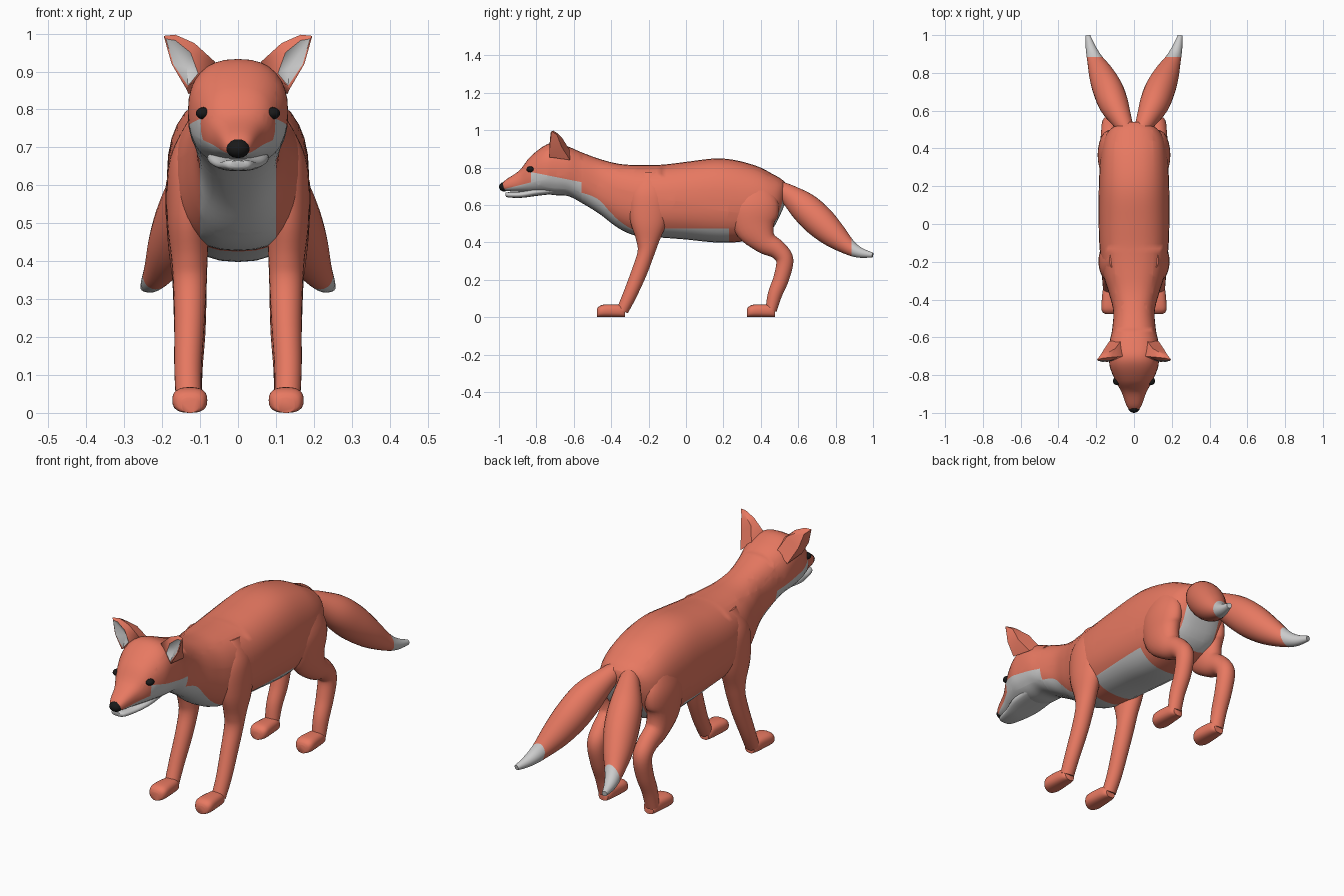
import bpy, bmesh, math
from mathutils import Vector


def material(name, rgb):
    m = bpy.data.materials.new(name)
    m.diffuse_color = (*rgb, 1)
    return m


RED = material("red_fur", (0.8, 0.19, 0.12))
GREY = material("pale_fur", (0.8, 0.8, 0.8))
BLACK = material("black", (0.01, 0.01, 0.01))


def finish(name, bm, mats, mirror=False, angle=50):
    bmesh.ops.recalc_face_normals(bm, faces=bm.faces)
    me = bpy.data.meshes.new(name)
    for f in bm.faces:
        f.smooth = True
    bm.to_mesh(me)
    bm.free()
    me.set_sharp_from_angle(angle=math.radians(angle))
    ob = bpy.data.objects.new(name, me)
    bpy.context.collection.objects.link(ob)
    for m in mats:
        me.materials.append(m)
    if mirror:
        ob.modifiers.new("mirror", 'MIRROR').use_mirror_merge = False
    return ob


def spline(pts, steps):
    """Smooth curve through stations of any dimension."""
    out = []
    for i in range(len(pts) - 1):
        p = [pts[max(0, min(len(pts) - 1, i + k))] for k in (-1, 0, 1, 2)]
        for s in range(steps):
            t = s / steps
            out.append([0.5 * (2 * b + (c - a) * t + (2 * a - 5 * b + 4 * c - d) * t * t
                               + (3 * b - a - 3 * c + d) * t ** 3) for a, b, c, d in zip(*p)])
    return out + [list(pts[-1])]


def loft(name, stations, upright=False, n=2.0, segs=24, steps=5,
         cuts=(), pale=None, mats=(RED, GREY), mirror=False):
    """Skin superellipse rings (x, y, z, half width, half depth) along a path."""
    st = spline(stations, steps)
    bm = bmesh.new()
    rings = []
    for i, (x, y, z, a, b) in enumerate(st):
        side, up = Vector((1, 0, 0)), Vector((0, 0, 1))
        if not upright:
            t = (Vector(st[min(i + 1, len(st) - 1)][:3]) - Vector(st[max(i - 1, 0)][:3])).normalized()
            side = (side - t * side.dot(t)).normalized()
            up = side.cross(t)
        ring = []
        for k in range(segs):
            c, s = math.cos(2 * math.pi * k / segs), math.sin(2 * math.pi * k / segs)
            u = math.copysign(abs(c) ** (2 / n), c) * a
            v = math.copysign(abs(s) ** (2 / n), s) * b
            ring.append(bm.verts.new(Vector((x, y, z)) + side * u + up * v))
        rings.append(ring)
    for r, q in zip(rings, rings[1:]):
        for k in range(segs):
            bm.faces.new((r[k], r[k - 1], q[k - 1], q[k]))
    bm.faces.new(rings[0])
    bm.faces.new(rings[-1])
    # crisp edges between fur colours
    for co, no in cuts:
        bmesh.ops.bisect_plane(bm, geom=bm.verts[:] + bm.edges[:] + bm.faces[:],
                               plane_co=co, plane_no=no)
    bmesh.ops.recalc_face_normals(bm, faces=bm.faces)
    if pale:
        for f in bm.faces:
            f.material_index = int(pale(f.calc_center_median(), f.normal))
    return finish(name, bm, mats, mirror)


def by_height(rows):
    """Rows of (y, top, bottom, half width) to upright stations."""
    return [(0, y, (t + b) / 2, w, (t - b) / 2) for y, t, b, w in rows]


# head and body
def body_pale(c, n):
    if c.y < -0.56:
        if c.y > -0.83:
            return c.z < 0.77 - 0.2 * (c.y + 0.8)
        return c.z < 0.72 + 0.25 * (c.y + 0.83)
    if c.y < -0.2:
        return abs(c.x) < 0.1 and n.z < -0.1
    if -0.13 < c.y < 0.23:
        return c.z < 0.475
    return c.y > 0.42 and abs(c.x) < 0.1 and c.z < 0.64 and n.z < 0


loft("head_and_body", by_height([
    (-0.985, 0.712, 0.685, 0.022), (-0.96, 0.737, 0.675, 0.04), (-0.89, 0.785, 0.67, 0.066),
    (-0.835, 0.855, 0.665, 0.096), (-0.76, 0.915, 0.66, 0.127), (-0.70, 0.933, 0.652, 0.132),
    (-0.63, 0.912, 0.647, 0.13), (-0.56, 0.882, 0.612, 0.116), (-0.46, 0.845, 0.55, 0.11),
    (-0.36, 0.82, 0.475, 0.135), (-0.26, 0.813, 0.433, 0.165), (-0.13, 0.815, 0.425, 0.182),
    (0.0, 0.83, 0.415, 0.187), (0.15, 0.848, 0.40, 0.187), (0.26, 0.84, 0.40, 0.184),
    (0.38, 0.807, 0.42, 0.175), (0.46, 0.767, 0.47, 0.155), (0.51, 0.738, 0.56, 0.115),
    (0.54, 0.71, 0.64, 0.05)]),
    upright=True, n=2.4, segs=32, cuts=[
        ((0, -0.56, 0), (0, 1, 0)), ((0, -0.83, 0), (0, 1, 0)),
        ((0, -0.8, 0.77), (0, 0.2, 1)), ((0, -0.83, 0.72), (0, -0.25, 1)),
        ((0.1, 0, 0), (1, 0, 0)), ((-0.1, 0, 0), (1, 0, 0)),
        ((0, 0, 0.475), (0, 0, 1)), ((0, -0.13, 0), (0, 1, 0)), ((0, 0.23, 0), (0, 1, 0))],
    pale=body_pale)

# lower jaw
loft("lower_jaw", by_height([
    (-0.965, 0.665, 0.648, 0.02), (-0.95, 0.668, 0.64, 0.038), (-0.88, 0.672, 0.638, 0.058),
    (-0.80, 0.69, 0.648, 0.08), (-0.70, 0.70, 0.66, 0.08)]),
    upright=True, n=2.5, segs=20, mats=(GREY,))


def ball(name, loc, radii, mirror=False):
    bm = bmesh.new()
    bmesh.ops.create_uvsphere(bm, u_segments=20, v_segments=12, radius=1)
    bmesh.ops.scale(bm, vec=radii, verts=bm.verts)
    bmesh.ops.translate(bm, vec=loc, verts=bm.verts)
    finish(name, bm, (BLACK,), mirror)


# nose and eyes
ball("nose", (0, -0.972, 0.697), (0.031, 0.028, 0.025))
ball("eyes", (0.091, -0.831, 0.79), (0.02, 0.022, 0.016), mirror=True)

# cupped ears: outer rim, pale lining edge, hollow, and back ridge
rim = [(0.06, -0.70, 0.925), (0.115, -0.705, 0.975), (0.165, -0.71, 0.997), (0.196, -0.718, 0.994),
       (0.175, -0.728, 0.92), (0.137, -0.73, 0.855)]
lining = [(0.105, -0.72, 0.895), (0.125, -0.722, 0.95), (0.165, -0.722, 0.982), (0.19, -0.724, 0.986),
          (0.17, -0.73, 0.918), (0.132, -0.728, 0.862)]
back = [(0.07, -0.62, 0.89), (0.10, -0.66, 0.955), (0.155, -0.69, 0.985), (0.175, -0.69, 0.975),
        (0.16, -0.665, 0.91), (0.13, -0.62, 0.84)]
bm = bmesh.new()
R, L, B = ([bm.verts.new(p) for p in pts] for pts in (rim, lining, back))
hollow = bm.verts.new((0.135, -0.695, 0.91))
for i in range(6):
    j = (i + 1) % 6
    bm.faces.new((R[i], R[j], L[j], L[i]))
    bm.faces.new((R[j], R[i], B[i], B[j]))
    bm.faces.new((L[i], L[j], hollow)).material_index = 1
for i, j in ((0, 5), (1, 4)):
    bm.faces.new((B[i], B[i + 1], B[j - 1], B[j]))
finish("ears", bm, (RED, GREY), mirror=True, angle=60)

# legs
loft("front_legs", [
    (0.10, -0.19, 0.77, 0.03, 0.05), (0.115, -0.195, 0.66, 0.066, 0.11), (0.13, -0.20, 0.52, 0.058, 0.10),
    (0.128, -0.205, 0.41, 0.048, 0.062), (0.127, -0.215, 0.34, 0.044, 0.045),
    (0.128, -0.25, 0.24, 0.04, 0.042), (0.132, -0.30, 0.12, 0.036, 0.037),
    (0.13, -0.34, 0.035, 0.034, 0.032)], mirror=True)
loft("hind_legs", [
    (0.11, 0.36, 0.72, 0.04, 0.08), (0.13, 0.365, 0.60, 0.06, 0.13), (0.132, 0.37, 0.49, 0.056, 0.115),
    (0.13, 0.42, 0.405, 0.05, 0.068), (0.128, 0.49, 0.36, 0.046, 0.05), (0.127, 0.528, 0.305, 0.044, 0.046),
    (0.127, 0.51, 0.21, 0.041, 0.042), (0.13, 0.475, 0.12, 0.037, 0.038),
    (0.13, 0.455, 0.035, 0.034, 0.03)], mirror=True)

# paws
for name, heel in (("front_paws", -0.325), ("hind_paws", 0.477)):
    loft(name, [(0.127, heel - d, t / 2, w, t / 2) for d, t, w in (
        (0, 0.05, 0.026), (0.02, 0.064, 0.037), (0.07, 0.068, 0.043), (0.12, 0.066, 0.046),
        (0.143, 0.055, 0.038), (0.152, 0.04, 0.022))],
        upright=True, n=2.6, mirror=True)

# two tails spreading from the rump
loft("tails", [
    (0.03, 0.48, 0.70, 0.035, 0.035), (0.065, 0.55, 0.655, 0.055, 0.055), (0.105, 0.63, 0.59, 0.077, 0.08),
    (0.137, 0.71, 0.515, 0.08, 0.085), (0.172, 0.79, 0.44, 0.067, 0.07), (0.207, 0.87, 0.375, 0.042, 0.043),
    (0.228, 0.93, 0.345, 0.028, 0.028), (0.245, 0.998, 0.332, 0.013, 0.013)],
    cuts=[((0, 0.885, 0), (0, 1, 0))], pale=lambda c, n: c.y > 0.885, mirror=True)
